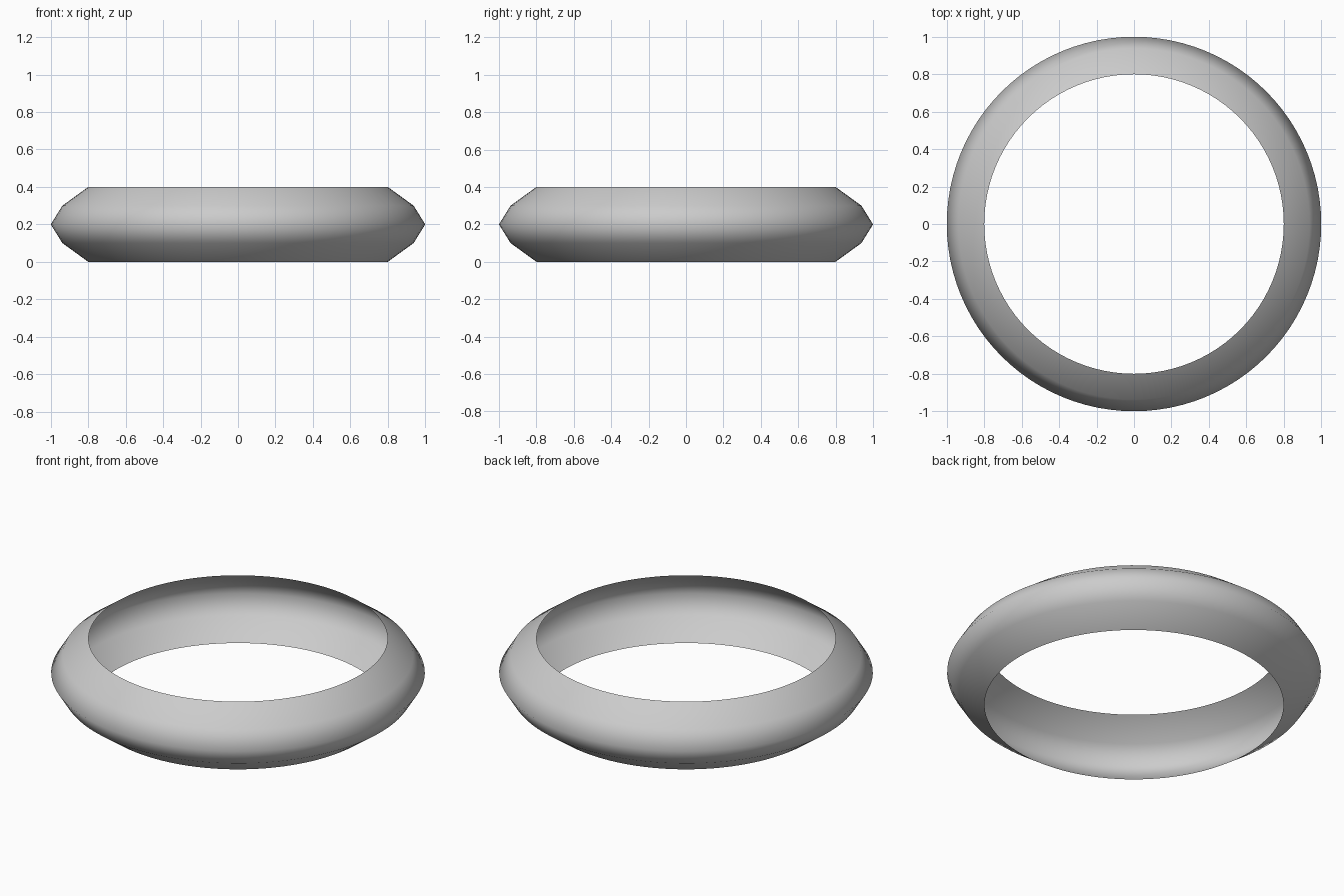
import bpy, bmesh, math
from mathutils import Matrix

if "Cube" in bpy.data.objects:
    bpy.data.objects.remove(bpy.data.objects["Cube"])

# Open shell band: outward-bulging profile (radius, height) spun around z
profile = [(0.8, 0.0), (0.938, 0.1), (1.0, 0.2), (0.938, 0.3), (0.8, 0.4)]
SEGMENTS = 96

bm = bmesh.new()
verts = [bm.verts.new((r, 0, z)) for r, z in profile]
edges = [bm.edges.new(pair) for pair in zip(verts, verts[1:])]
bmesh.ops.spin(bm, geom=verts + edges, cent=(0, 0, 0), axis=(0, 0, 1),
               angle=math.tau, steps=SEGMENTS, use_duplicate=False)
bmesh.ops.remove_doubles(bm, verts=bm.verts, dist=1e-4)

# Face the outside of the band outward
for f in bm.faces:
    f.normal_update()
    c = f.calc_center_median()
    if f.normal.x * c.x + f.normal.y * c.y < 0:
        f.normal_flip()
    f.smooth = True

mesh = bpy.data.meshes.new("ring_band")
bm.to_mesh(mesh)
bm.free()
ring = bpy.data.objects.new("ring_band", mesh)
bpy.context.collection.objects.link(ring)
